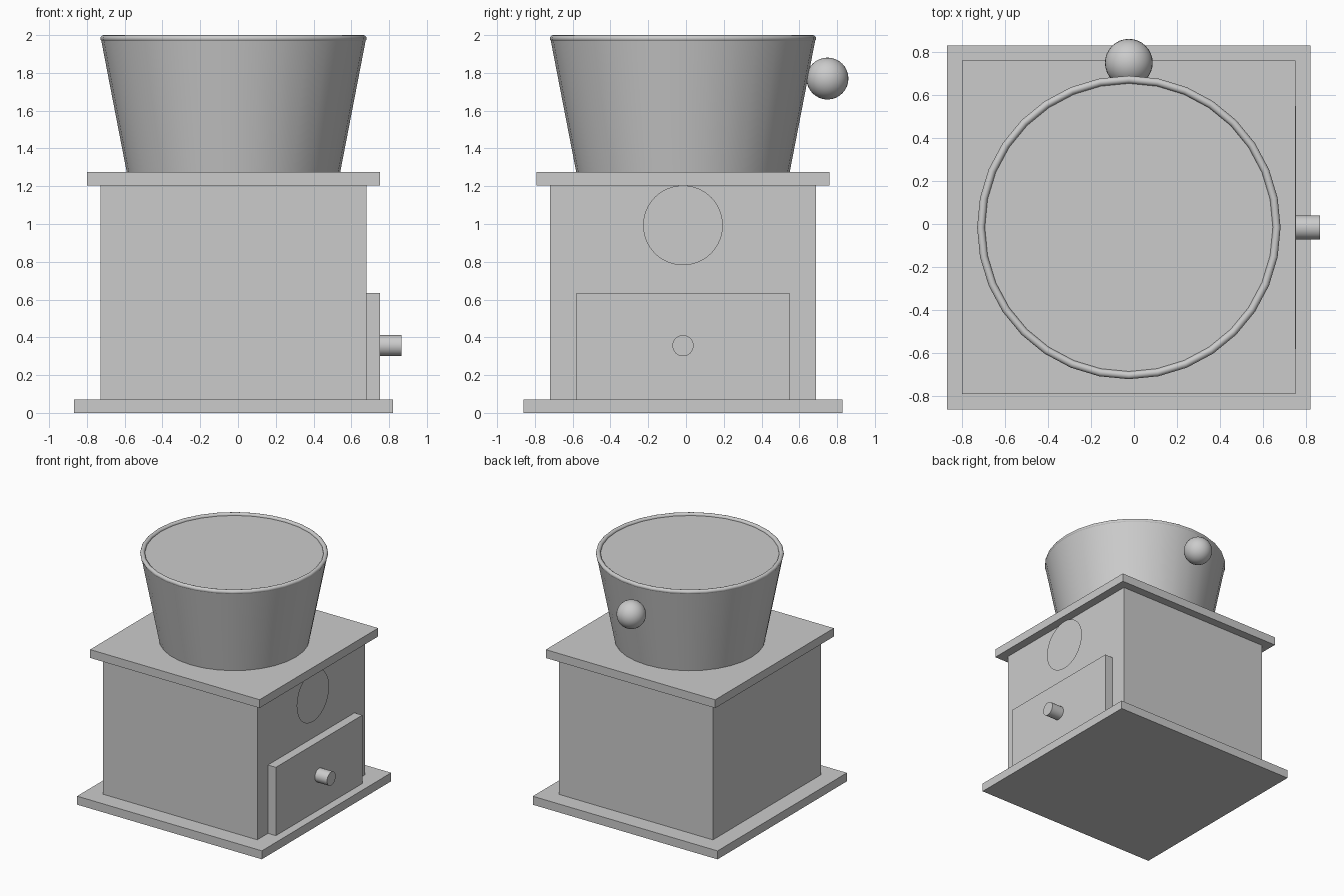
import bpy, math

cube = bpy.data.objects.get("Cube")
if cube:
    bpy.data.objects.remove(cube, do_unlink=True)

CX, CY = -0.024, -0.016   # axis of the housing
SIDE = (0, math.pi / 2, 0)

grey = bpy.data.materials.new("plain grey")
grey.use_nodes = True
colour = (0.6, 0.6, 0.6, 1)
grey.diffuse_color = colour
grey.node_tree.nodes["Principled BSDF"].inputs["Base Color"].default_value = colour


def finish(name, smooth=False):
    ob = bpy.context.object
    ob.name = name
    ob.data.materials.append(grey)
    if smooth:
        bpy.ops.object.shade_smooth_by_angle(angle=math.radians(40))
    return ob


def box(name, x0, x1, width, z0, z1):
    bpy.ops.mesh.primitive_cube_add(size=1, location=((x0 + x1) / 2, CY, (z0 + z1) / 2))
    ob = finish(name)
    ob.scale = (x1 - x0, width, z1 - z0)


def slab(name, width, z0, z1):
    box(name, CX - width / 2, CX + width / 2, width, z0, z1)


# Square housing
slab("base_plate", 1.69, 0, 0.07)
slab("housing", 1.41, 0.07, 1.205)
slab("top_plate", 1.55, 1.205, 1.274)

# Drawer on the left side with its round pull
box("drawer_front", 0.68, 0.753, 1.13, 0.07, 0.635)
bpy.ops.mesh.primitive_cylinder_add(vertices=32, radius=0.056, depth=0.114,
                                    location=(0.808, CY, 0.356), rotation=SIDE)
finish("drawer_pull", True)

# Thin round badge above the drawer
bpy.ops.mesh.primitive_circle_add(vertices=64, radius=0.211, fill_type='NGON',
                                  location=(0.696, CY, 0.993), rotation=SIDE)
finish("round_badge")

# Tapered hopper with a rounded rim and a flat lid
bpy.ops.mesh.primitive_cone_add(vertices=32, radius1=0.565, radius2=0.702, depth=0.708,
                                location=(CX, CY, 1.628))
finish("hopper", True)
bpy.ops.mesh.primitive_torus_add(major_segments=32, minor_segments=12,
                                 major_radius=0.687, minor_radius=0.018,
                                 location=(CX, CY, 1.982))
finish("hopper_rim", True)

# Ball knob at the back of the hopper
bpy.ops.mesh.primitive_uv_sphere_add(segments=32, ring_count=16, radius=0.111,
                                     location=(CX, 0.749, 1.77))
finish("crank_ball", True)
